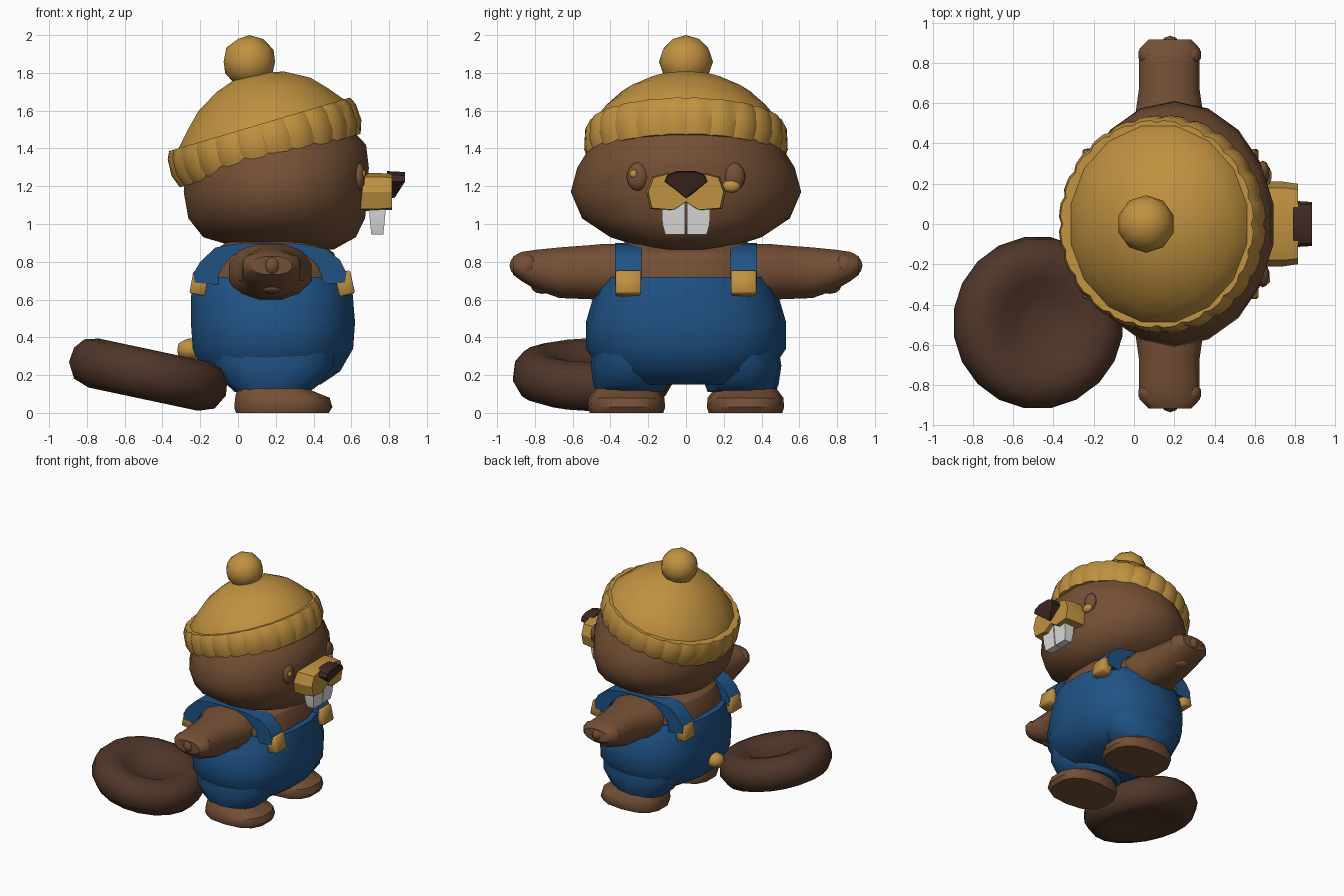
import bpy, bmesh, math
from mathutils import Matrix, Vector

cube = bpy.data.objects.get("Cube")
if cube:
    bpy.data.objects.remove(cube, do_unlink=True)


def material(name, r, g, b):
    m = bpy.data.materials.new(name)
    m.use_nodes = True
    m.diffuse_color = (r, g, b, 1)
    m.node_tree.nodes["Principled BSDF"].inputs["Base Color"].default_value = (r, g, b, 1)
    return m


FUR = material("brown fur", .175, .079, .036)
TAIL = material("dark brown tail", .080, .037, .022)
NOSE = material("nose brown", .050, .022, .016)
GOLD = material("mustard", .53, .285, .052)
BLUE = material("denim blue", .014, .085, .235)
WHITE = material("tooth white", .72, .72, .70)


def finish(name, bm, mat, angle=32, place=None):
    if place:
        bm.transform(place)
    bmesh.ops.recalc_face_normals(bm, faces=bm.faces)
    me = bpy.data.meshes.new(name)
    bm.to_mesh(me)
    bm.free()
    me.materials.append(mat)
    ob = bpy.data.objects.new(name, me)
    bpy.context.collection.objects.link(ob)
    bpy.ops.object.select_all(action='DESELECT')
    bpy.context.view_layer.objects.active = ob
    ob.select_set(True)
    bpy.ops.object.shade_smooth_by_angle(angle=math.radians(angle))
    return ob


def skin(name, rings, mat, angle=32, place=None):
    """Join rings of points into a closed, capped shell."""
    bm = bmesh.new()
    loops = [[bm.verts.new(p) for p in ring] for ring in rings]
    n = len(loops[0])
    for a, b in zip(loops, loops[1:]):
        for i in range(n):
            j = (i + 1) % n
            bm.faces.new((a[i], a[j], b[j], b[i]))
    bm.faces.new(loops[0])
    bm.faces.new(loops[-1])
    return finish(name, bm, mat, angle, place)


def oval(n, cu, cv, ru, rv, power=2.0):
    pts = []
    for i in range(n):
        a = math.tau * (i + .5) / n
        c, s = math.cos(a), math.sin(a)
        pts.append((cu + ru * math.copysign(abs(c) ** (2 / power), c),
                    cv + rv * math.copysign(abs(s) ** (2 / power), s)))
    return pts


def stack(name, rings, mat, n=16, cy=0, power=2.0, angle=32, place=None):
    """Ovals stacked upward, each given as height, centre x, radius x, radius y."""
    return skin(name, [[(x, y, z) for x, y in oval(n, cx, cy, rx, ry, power)]
                       for z, cx, rx, ry in rings], mat, angle, place)


def ball(name, centre, size, mat, sub=2):
    bm = bmesh.new()
    bmesh.ops.create_icosphere(bm, subdivisions=sub, radius=1)
    return finish(name, bm, mat, 40, Matrix.LocRotScale(Vector(centre), None, Vector(size)))


def box(name, centre, size, mat, tilt=0):
    bm = bmesh.new()
    bmesh.ops.create_cube(bm, size=1)
    bmesh.ops.scale(bm, vec=size, verts=bm.verts)
    bmesh.ops.bevel(bm, geom=bm.edges[:], offset=.008, segments=1, affect='EDGES')
    return finish(name, bm, mat, 50, Matrix.Translation(centre) @ Matrix.Rotation(tilt, 4, 'Y'))


# Head
stack("head", [(.865, .27, .24, .2), (.93, .22, .41, .40), (1.03, .205, .475, .55),
               (1.17, .2, .495, .61), (1.3, .21, .49, .575), (1.42, .21, .475, .5),
               (1.54, .17, .40, .42)], FUR, n=18, angle=45)

# Knitted hat: dome, ribbed band and bobble, tipped back
hat = Matrix.Translation((.165, 0, 1.355)) @ Matrix.Rotation(math.radians(-16.5), 4, 'Y')
stack("hat_dome", [(.1, 0, .49, .52), (.18, .01, .465, .495), (.26, .015, .395, .43),
                   (.34, .02, .315, .345), (.41, .02, .19, .21), (.447, .01, .06, .06)],
      GOLD, n=16, angle=45, place=hat)
RIBS = 24
band = []
for z, r in ((-.02, .45), (-.02, .50), (.05, .525), (.14, .52), (.18, .50), (.18, .44)):
    ring = []
    for i in range(RIBS * 4):
        a = math.tau * i / (RIBS * 4)
        k = r - (.012 if i % 4 == 0 else 0)
        ring.append((k * math.cos(a), (k + .015) * math.sin(a), z))
    band.append(ring)
skin("hat_band", band, GOLD, place=hat)
ball("hat_bobble", (.06, 0, 1.86), (.143, .143, .14), GOLD)

# Muzzle and nose
half = [(.07, 1.07), (.19, 1.08), (.21, 1.17), (.18, 1.25), (.1, 1.27)]
muzzle = [(0, 1.115)] + half + [(-y, z) for y, z in reversed(half)]
skin("muzzle", [[(x, y * k, 1.17 + (z - 1.17) * k) for y, z in muzzle]
                for x, k in ((.6, 1), (.74, 1), (.815, .95))], GOLD)
nose = [(0, 1.13), (.115, 1.225), (.10, 1.26), (.05, 1.28),
        (-.05, 1.28), (-.10, 1.26), (-.115, 1.225)]
skin("nose", [[(.79, y, z) for y, z in nose],
              [(min(.885, .83 + (z - 1.13) * .6), y * .95, 1.23 + (z - 1.23) * .9)
               for y, z in nose]], NOSE)

# Torso and overalls
stack("torso", [(.55, .18, .36, .40), (.75, .18, .375, .41), (.85, .18, .33, .38),
                (.905, .18, .24, .33)], FUR, n=16, power=2.7)
stack("overalls", [(.15, .18, .26, .34), (.22, .175, .37, .45), (.34, .185, .43, .53),
                   (.48, .185, .44, .53), (.6, .18, .435, .495), (.66, .18, .43, .47),
                   (.72, .18, .42, .44)],
      BLUE, n=18, power=2.4, angle=45)

arch = [(.565, .69), (.575, .74), (.54, .81), (.46, .87), (.33, .895), (.17, .90),
        (-.02, .895), (-.12, .875), (-.2, .80), (-.235, .74), (-.23, .69)]
arch_in = [(.17 + (x - .17) * .68, .62 + (z - .62) * .84) for x, z in reversed(arch)]

for s, side in ((1, "left"), (-1, "right")):
    # Straps with buckles front and back
    skin(f"strap_{side}", [[(x, s * y, z) for x, z in arch + arch_in] for y in (.235, .375)],
         BLUE)
    box(f"front_buckle_{side}", (.565, s * .305, .685), (.085, .135, .125), GOLD, -.22)
    box(f"back_buckle_{side}", (-.205, s * .305, .685), (.085, .135, .12), GOLD, .18)

    # Arms reaching sideways, with finger bumps
    arm = [(.28, .17, .745, .22, .15), (.43, .17, .745, .225, .155), (.5, .175, .745, .18, .148),
           (.67, .175, .742, .155, .138), (.79, .175, .757, .155, .11),
           (.87, .178, .775, .155, .08), (.915, .18, .78, .11, .05)]
    skin(f"arm_{side}", [[(x, s * y, z) for x, z in oval(12, cx, cz, rx, rz, 2.3)]
                         for y, cx, cz, rx, rz in arm], FUR, angle=45)
    for i, (x, y) in enumerate(((.07, .84), (.18, .88), (.285, .84))):
        ball(f"finger_{side}_{i}", (x, s * y, .78), (.05, .055, .06), FUR)
    ball(f"thumb_{side}", (.18, s * .76, .665), (.07, .06, .035), FUR)

    # Trouser legs and feet
    stack(f"trouser_leg_{side}", [(.11, .18, .2, .18), (.15, .185, .25, .195),
                                  (.25, .19, .32, .21), (.38, .19, .33, .19)],
          BLUE, n=14, cy=s * .295, power=2.3, angle=45)
    stack(f"foot_{side}", [(0, .235, .25, .195), (.03, .24, .265, .205), (.08, .235, .255, .2),
                           (.12, .19, .2, .17), (.18, .17, .14, .14)],
          FUR, n=14, cy=s * .315, power=2.6, angle=45)

    # Teeth and eyes
    skin(f"tooth_{side}", [[(x, s * y, z) for x, y in
                            ((.70 + d, .004), (.775 - d, .004), (.775 - d, w), (.70 + d, w))]
                           for z, d, w in ((.945, .006, .11), (1.0, 0, .125), (1.11, -.01, .13))],
         WHITE)
    ball(f"eye_{side}", (.64, s * .255, 1.25), (.034, .06, .077), FUR)

# Eye glint and cheek fleck
ball("eye_glint", (.665, -.277, 1.265), (.012, .02, .022), GOLD)
ball("cheek_fleck", (.655, .24, 1.2), (.03, .05, .035), GOLD)

# Thick dished tail and the knob at its base
tail = Matrix.Translation((-.475, -.49, .2)) @ Matrix.Rotation(math.radians(12), 4, 'Y')
stack("tail", [(z, 0, r, r) for z, r in ((-.09, .08), (-.105, .2), (-.13, .3), (-.1, .385),
                                         (-.02, .43), (.06, .42), (.115, .375), (.135, .3),
                                         (.11, .21), (.07, .13), (.06, .05))],
      TAIL, n=20, angle=45, place=tail)
ball("tail_knob", (-.255, -.02, .335), (.07, .07, .06), GOLD)
